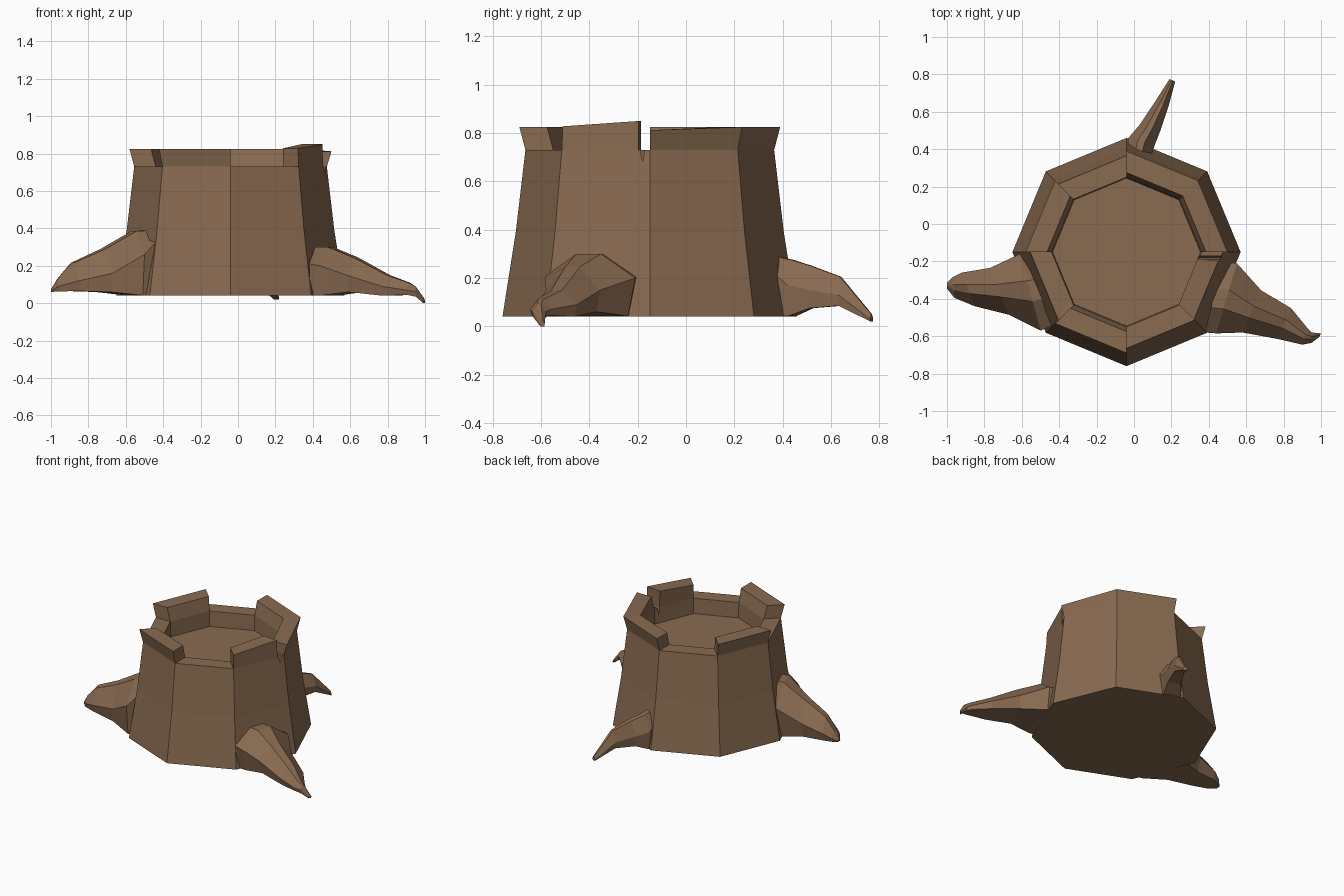
import bpy, bmesh, math
from mathutils import Vector

if "Cube" in bpy.data.objects:
    bpy.data.objects.remove(bpy.data.objects["Cube"])

CX, CY, N = -0.04, -0.15, 8
bark = bpy.data.materials.new("bark_brown")
bark.diffuse_color = (0.25, 0.145, 0.082, 1)
bark.use_nodes = True
bark.node_tree.nodes["Principled BSDF"].inputs["Base Color"].default_value = bark.diffuse_color


def oct_pt(t, r, z):
    """Point on the octagon; t counts corners, fractions lie along a side."""
    i, f = math.floor(t), t - math.floor(t)
    def corner(k):
        a = k * 2 * math.pi / N
        return Vector((CX + r * math.cos(a), CY + r * math.sin(a), z))
    return corner(i).lerp(corner(i + 1), f)


def loft(name, rings):
    """Solid skinned through closed rings, capped at both ends."""
    bm = bmesh.new()
    vs = [[bm.verts.new(p) for p in ring] for ring in rings]
    n = len(vs[0])
    for a, b in zip(vs, vs[1:]):
        for i in range(n):
            j = (i + 1) % n
            bm.faces.new((a[i], a[j], b[j], b[i]))
    bm.faces.new(vs[0])
    bm.faces.new(vs[-1])
    bmesh.ops.recalc_face_normals(bm, faces=bm.faces)
    me = bpy.data.meshes.new(name)
    bm.to_mesh(me)
    bm.free()
    me.materials.append(bark)
    ob = bpy.data.objects.new(name, me)
    bpy.context.collection.objects.link(ob)
    return ob


# Trunk with hollowed top
profile = [(0.61, 0.04), (0.555, 0.39), (0.515, 0.73), (0.40, 0.73), (0.395, 0.62)]
trunk = loft("trunk", [[oct_pt(i, r, z) for i in range(N)] for r, z in profile])

# Crack on the right side of the trunk
crack = loft("crack_cutter", [[(x, -0.20, 0.78), (x, -0.16, 0.78), (x, -0.18, 0.68)]
                              for x in (0.30, 0.70)])
crack.hide_render = True
crack.hide_viewport = True
mod = trunk.modifiers.new("crack", 'BOOLEAN')
mod.operation = 'DIFFERENCE'
mod.solver = 'EXACT'
mod.object = crack


# Raised bark rim pieces: corner positions, top heights, outer top radius
def rim(name, ts, heights, r_top):
    loft(name, [[oct_pt(t, 0.515, 0.73), oct_pt(t, r_top, h),
                 oct_pt(t, r_top - 0.115, h), oct_pt(t, 0.40, 0.73)]
                for t, h in zip(ts, heights)])


rim("rim_back_right", (0, 1, 2), (0.812, 0.825, 0.825), 0.54)
rim("rim_back_left", (3, 4), (0.825, 0.825), 0.54)
rim("rim_front_left", (5, 6), (0.825, 0.825), 0.54)
rim("rim_front_right", (7, 7.87), (0.828, 0.85), 0.51)


# Roots: each section is left xy, right xy, bottom z, shoulder z, top z
def root(name, sections):
    rings = []
    for (lx, ly), (rx, ry), zb, zs, zt in sections:
        rings.append([(lx + (rx - lx) * f, ly + (ry - ly) * f, z) for f, z in
                      ((0.08, zb), (0, zs), (0.35, zt), (0.62, zt), (1, zs), (0.92, zb))])
    loft(name, rings)


root("left_root", [
    ((-0.54, -0.16), (-0.40, -0.53), 0.04, 0.37, 0.39),
    ((-0.61, -0.16), (-0.50, -0.57), 0.042, 0.26, 0.385),
    ((-0.77, -0.235), (-0.67, -0.485), 0.06, 0.16, 0.29),
    ((-0.92, -0.26), (-0.85, -0.44), 0.065, 0.12, 0.215),
    ((-0.97, -0.285), (-0.96, -0.395), 0.063, 0.09, 0.13),
    ((-1.00, -0.315), (-1.00, -0.345), 0.06, 0.065, 0.075)])
root("right_root", [
    ((0.38, -0.58), (0.47, -0.20), 0.042, 0.21, 0.30),
    ((0.44, -0.585), (0.55, -0.21), 0.042, 0.20, 0.30),
    ((0.58, -0.58), (0.68, -0.355), 0.06, 0.15, 0.245),
    ((0.77, -0.615), (0.84, -0.45), 0.04, 0.09, 0.15),
    ((0.90, -0.645), (0.93, -0.56), 0.045, 0.07, 0.11),
    ((0.95, -0.635), (0.95, -0.58), 0.035, 0.06, 0.09),
    ((0.99, -0.605), (1.00, -0.585), 0.0, 0.01, 0.025)])
root("back_root", [
    ((-0.04, 0.38), (0.09, 0.36), 0.042, 0.22, 0.29),
    ((-0.03, 0.46), (0.11, 0.42), 0.042, 0.17, 0.275),
    ((0.03, 0.53), (0.145, 0.51), 0.075, 0.15, 0.25),
    ((0.11, 0.65), (0.185, 0.63), 0.085, 0.13, 0.205),
    ((0.19, 0.775), (0.22, 0.762), 0.02, 0.03, 0.05)])
